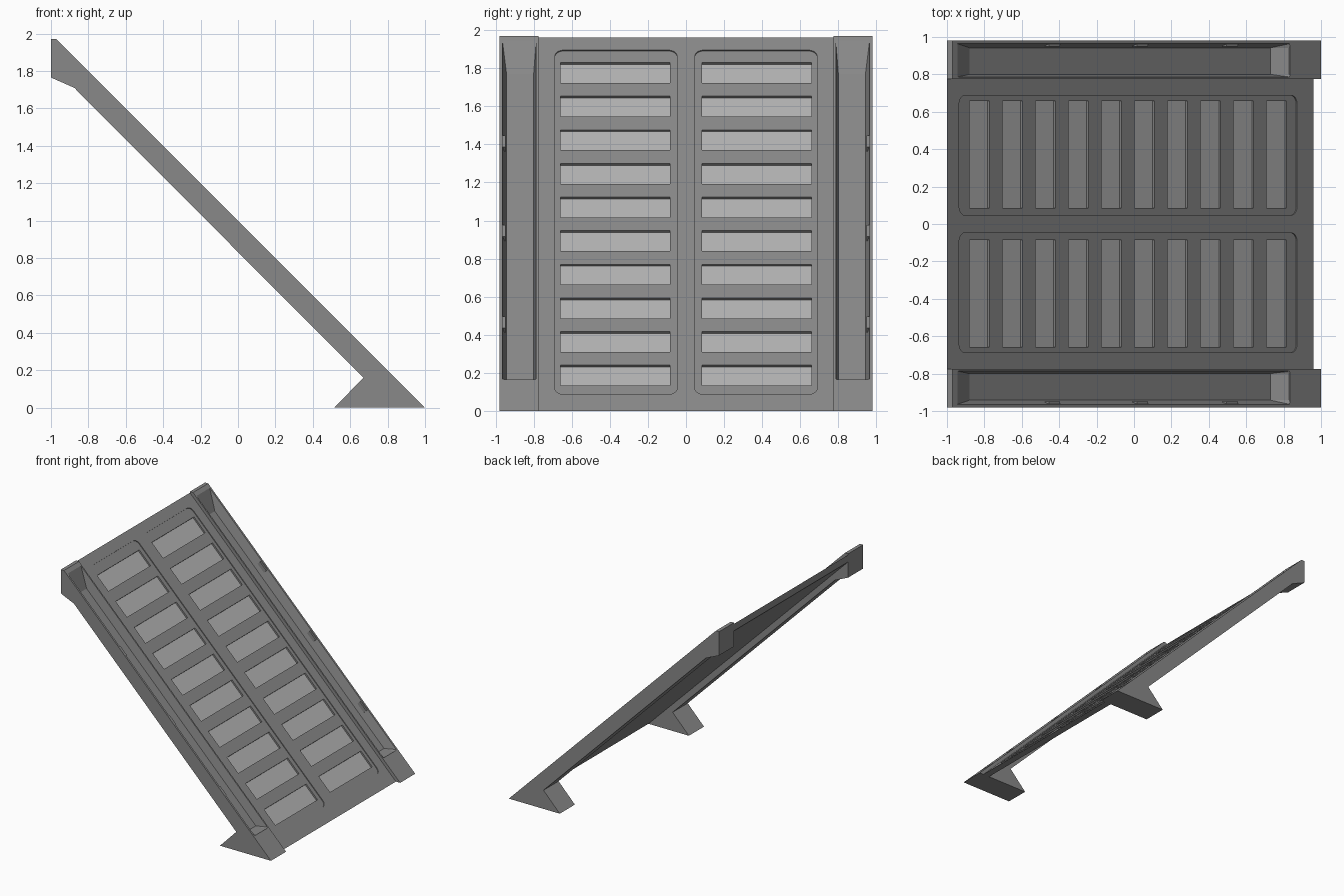
import bpy, bmesh, math
from mathutils import Vector

if "Cube" in bpy.data.objects:
    bpy.data.objects.remove(bpy.data.objects["Cube"])

S = math.sqrt(0.5)
DOWN = Vector((S, 0, -S))      # direction down the slope
NORMAL = Vector((S, 0, S))     # direction out of the slope
TOP = 0.96                     # panel surface lies on x + z = TOP


def material(name, g):
    m = bpy.data.materials.new(name)
    m.diffuse_color = (g, g, g, 1)
    m.use_nodes = True
    m.node_tree.nodes["Principled BSDF"].inputs["Base Color"].default_value = m.diffuse_color
    return m


body_mat = material("dark_grey", 0.25)
pad_mat = material("light_grey", 0.45)


def make(name, bm, mat=None):
    bmesh.ops.recalc_face_normals(bm, faces=bm.faces)
    me = bpy.data.meshes.new(name)
    bm.to_mesh(me)
    bm.free()
    ob = bpy.data.objects.new(name, me)
    bpy.context.collection.objects.link(ob)
    if mat:
        me.materials.append(mat)
    return ob


def extrude(bm, pts, offset):
    face = bm.faces.new([bm.verts.new(p) for p in pts])
    new = bmesh.ops.extrude_face_region(bm, geom=[face])["geom"]
    bmesh.ops.translate(bm, vec=offset, verts=[v for v in new if isinstance(v, bmesh.types.BMVert)])


def prism(name, profile, y0, y1):
    bm = bmesh.new()
    extrude(bm, [Vector((x, y0, z)) for x, z in profile], Vector((0, y1 - y0, 0)))
    return make(name, bm, body_mat)


def slab(bm, y0, y1, z0, z1, low, high, r=0.0):
    """Rounded rectangle on the slope, from height low to high above it."""
    d0, d1 = z0 / S, z1 / S
    corners = [(y0, d0, 180), (y1, d0, 270), (y1, d1, 0), (y0, d1, 90)]
    pts = []
    for y, d, a in corners:
        cy = y + (r if y == y0 else -r)
        cd = d + (r if d == d0 else -r)
        for k in range(7 if r else 1):
            t = math.radians(a + 15 * k)
            pts.append((cy + r * math.cos(t), cd + r * math.sin(t)))
    base = Vector((TOP, 0, 0))
    extrude(bm, [base - DOWN * d + Vector((0, y, 0)) + NORMAL * low for y, d in pts],
            NORMAL * (high - low))


def cut(ob, cutters):
    for c in cutters:
        m = ob.modifiers.new("cut", 'BOOLEAN')
        m.operation, m.solver, m.object = 'DIFFERENCE', 'EXACT', c
    dg = bpy.context.evaluated_depsgraph_get()
    me = bpy.data.meshes.new_from_object(ob.evaluated_get(dg))
    ob.modifiers.clear()
    ob.data = me
    for c in cutters:
        bpy.data.objects.remove(c)


# Central sloping panel with two rounded trays and rows of step pockets
panel = prism("ramp_panel", [(-1, 1.96), (0.96, 0), (0.90, 0), (-1, 1.90)], -0.775, 0.775)
trays, pockets, pads = bmesh.new(), bmesh.new(), bmesh.new()
for s in (1, -1):
    y0, y1 = sorted((s * 0.047, s * 0.688))
    slab(trays, y0, y1, 0.088, 1.895, -0.007, 0.02, 0.045)
    y0, y1 = sorted((s * 0.085, s * 0.658))
    for i in range(10):
        z = 0.139 + i * 0.1765
        slab(pockets, y0, y1, z, z + 0.107, -0.022, 0.01)
        slab(pads, y0, y1, z, z + 0.107, -0.026, -0.021)
cut(panel, [make("tray_cutter", trays), make("pocket_cutter", pockets)])
make("step_pads", pads, pad_mat)

# Side rails with a foot, a blunt top end and a tapered channel
rail_profile = [(-1, 1.97), (-0.97, 1.97), (1, 0), (0.515, 0),
                (0.67, 0.16), (-0.875, 1.71), (-1, 1.765)]
opening = [(-0.95, 1.96), (0.84, 0.17)]
floor = [(0.83, 0.162), (0.73, 0.16), (-0.88, 1.77)]
for s, side in ((1, "back"), (-1, "front")):
    rail = prism(side + "_rail", rail_profile, s * 0.775, s * 0.98)
    bm = bmesh.new()
    for pts, ya, yb in ((opening, 0.785, 0.966), (floor, 0.80, 0.942)):
        for x, z in pts:
            bm.verts.new((x, s * ya, z))
            bm.verts.new((x, s * yb, z))
    bmesh.ops.convex_hull(bm, input=bm.verts)
    cut(rail, [make("channel_cutter", bm)])
    # Small lugs along the inside of the outer wall
    lugs = bmesh.new()
    for x in (-0.46, 0.01, 0.49):
        y0, y1 = sorted((s * 0.948, s * 0.97))
        z = TOP - x - 0.05
        slab(lugs, y0, y1, z, z + 0.06, -0.01, 0.022)
    make(side + "_rail_lugs", lugs, body_mat)
